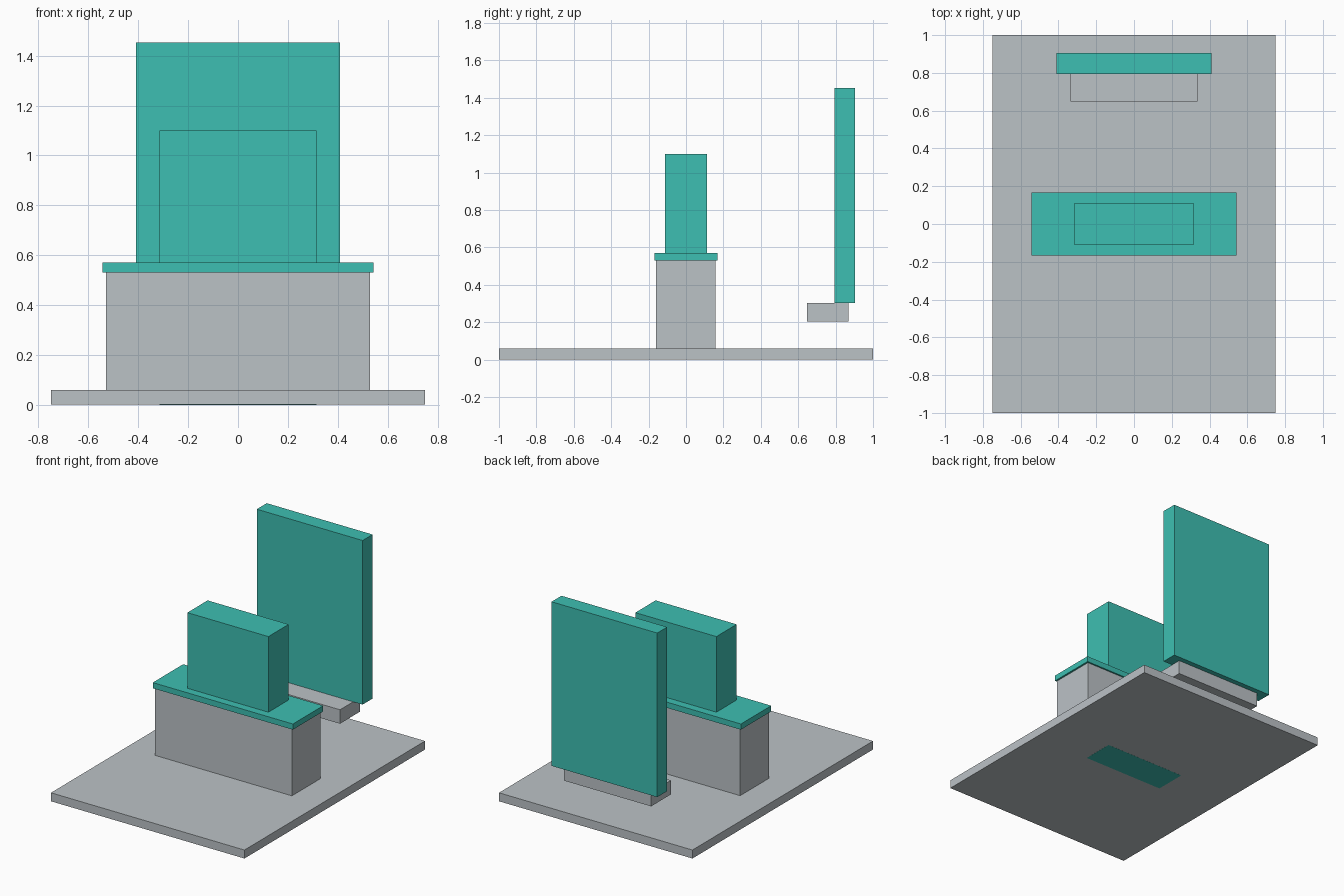
import bpy

if "Cube" in bpy.data.objects:
    bpy.data.objects.remove(bpy.data.objects["Cube"])


def material(name, color):
    m = bpy.data.materials.new(name)
    m.diffuse_color = (*color, 1.0)
    m.use_nodes = True
    m.node_tree.nodes["Principled BSDF"].inputs["Base Color"].default_value = m.diffuse_color
    return m


grey = material("light grey", (0.50, 0.54, 0.565))
teal = material("teal", (0.048, 0.52, 0.445))


def box(name, x, y, z, mat):
    """Axis-aligned box from (min, max) ranges."""
    bpy.ops.mesh.primitive_cube_add(size=1)
    ob = bpy.context.object
    ob.name = name
    for v in ob.data.vertices:
        for i, (lo, hi) in enumerate((x, y, z)):
            v.co[i] = hi if v.co[i] > 0 else lo
    ob.data.materials.append(mat)
    return ob


# Floor slab, a hair above the foot of the block that passes through it
box("floor_slab", (-0.75, 0.75), (-1.0, 1.0), (0.0005, 0.06), grey)

# Desk body and its overhanging top
box("desk_body", (-0.53, 0.53), (-0.16, 0.157), (0.06, 0.53), grey)
box("desk_top", (-0.543, 0.543), (-0.168, 0.168), (0.53, 0.57), teal)

# Upright block running from the underside up through the desk
box("upright_block", (-0.314, 0.314), (-0.112, 0.112), (0.0, 1.10), teal)

# Seat ledge and tall back panel
box("seat", (-0.337, 0.337), (0.648, 0.868), (0.205, 0.303), grey)
box("back_panel", (-0.41, 0.41), (0.794, 0.904), (0.303, 1.453), teal)
